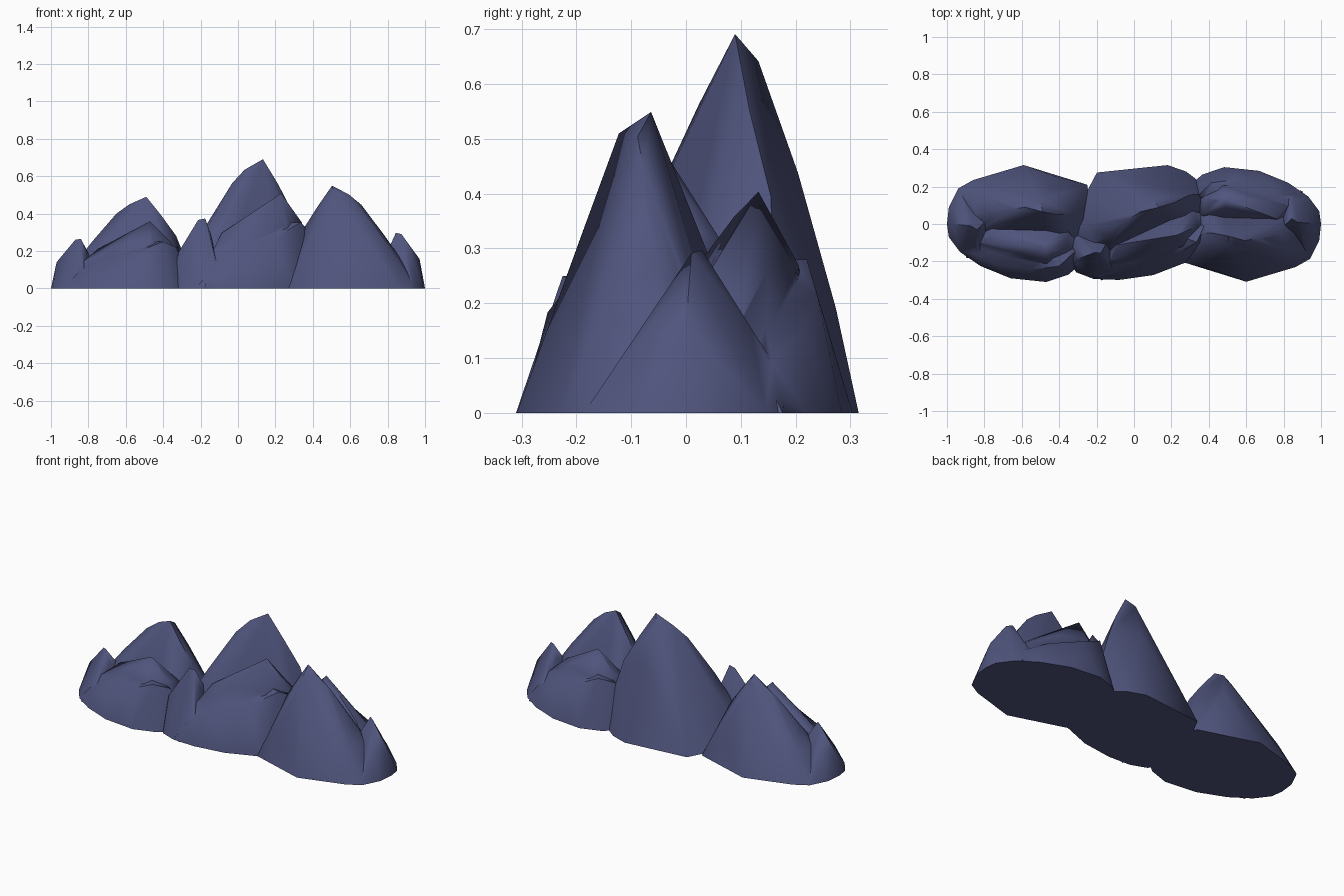
import bpy, bmesh, math
from mathutils import Matrix, Vector

cube = bpy.data.objects.get("Cube")
if cube:
    bpy.data.objects.remove(cube, do_unlink=True)

# Single slate blue rock colour
rock = bpy.data.materials.new("slate_blue_rock")
rock.use_nodes = True
colour = (0.08, 0.09, 0.205, 1)
rock.diffuse_color = colour
bsdf = rock.node_tree.nodes["Principled BSDF"]
bsdf.inputs["Base Color"].default_value = colour
bsdf.inputs["Roughness"].default_value = 0.9

# Each rock mass is the hull of a ground outline and a few crest points
main_peak = [
    (-.34, .19, 0), (-.26, .235, 0), (.01, .315, 0), (.38, 0, 0),
    (.30, -.16, 0), (-.3, -.1, 0), (-.38, .05, 0),
    (.11, .065, .49), (.10, .125, .455), (.02, .09, .45), (-.05, .08, .40), (-.10, .08, .34),
    (-.18, .05, .25), (.19, .05, .39), (.27, .05, .28),
    (.15, .186, .31), (.18, .255, .135), (-.24, .16, .15)]
front_peak = [
    (.13, -.135, .36), (.12, -.09, .32), (.18, -.13, .31), (.24, -.14, .25),
    (.13, -.03, .25), (-.15, -.03, .21), (.25, -.05, .22),
    (-.04, -.15, .23), (-.22, -.1, .15), (.32, -.12, 0), (.13, -.21, .24),
    (.25, -.25, 0), (-.3, -.18, 0), (-.25, .05, 0), (.25, .05, 0)]
front_shelf = [
    (.31, -.22, 0), (.25, -.27, 0), (.13, -.31, 0), (-.06, -.29, 0), (-.22, -.225, 0),
    (-.33, -.15, 0), (.36, -.1, 0), (-.26, -.16, .08), (-.14, -.215, .13),
    (.05, -.245, .19), (.2, -.225, .25), (.27, -.16, .22), (.1, -.1, .25), (-.2, -.05, .15)]
end_peak = [
    (-.4, 0, 0), (-.39, .09, 0), (-.34, .19, 0), (-.39, -.07, 0), (-.33, -.15, 0),
    (-.22, -.22, 0), (-.1, .1, 0), (-.37, 0, .14), (-.34, .07, .13),
    (-.27, -.01, .26), (-.24, -.03, .265), (-.21, -.04, .2), (-.25, -.12, .14), (-.2, .03, .15)]

# The back foot of the main peak differs between the outer and centre mountains
outer_foot = [(.35, .21, 0)]
centre_foot = [(-.087, .42, 0), (.238, .272, 0), (.305, .187, 0)]


def make_hull(name, points, matrix):
    bm = bmesh.new()
    verts = [bm.verts.new(p) for p in points]
    hull = bmesh.ops.convex_hull(bm, input=verts, use_existing_faces=False)
    inside = {v for v in hull["geom_interior"] + hull["geom_unused"]
              if isinstance(v, bmesh.types.BMVert)}
    bmesh.ops.delete(bm, geom=list(inside), context='VERTS')
    bm.transform(matrix)
    bmesh.ops.recalc_face_normals(bm, faces=bm.faces)
    mesh = bpy.data.meshes.new(name)
    bm.to_mesh(mesh)
    bm.free()
    mesh.materials.append(rock)
    obj = bpy.data.objects.new(name, mesh)
    bpy.context.collection.objects.link(obj)
    return obj


def make_mountain(name, place, turn, scale, foot):
    matrix = (Matrix.Translation(Vector(place)) @ Matrix.Rotation(math.radians(turn), 4, 'Z')
              @ Matrix.Diagonal((*scale, 1)))
    obj = make_hull(name, main_peak + foot, matrix)
    bpy.ops.object.select_all(action='DESELECT')
    obj.select_set(True)
    bpy.context.view_layer.objects.active = obj

    # Fuse the smaller masses into the main peak
    for mass in (front_shelf, front_peak, end_peak):
        part = make_hull("rock_mass", mass, matrix)
        union = obj.modifiers.new("union", 'BOOLEAN')
        union.operation = 'UNION'
        union.solver = 'EXACT'
        union.object = part
        bpy.ops.object.modifier_apply(modifier=union.name)
        bpy.data.objects.remove(part, do_unlink=True)
    bpy.ops.object.shade_smooth_by_angle(angle=math.radians(55))


# One mountain form, turned and stretched three ways
make_mountain("right_mountain", (-.6, 0, 0), 0, (1, 1, 1), outer_foot)
make_mountain("centre_mountain", (.05, -.015, 0), 26, (1.1, .88, 1.41), centre_foot)
make_mountain("left_mountain", (.61, 0, 0), 180, (.975, .98, 1.12), outer_foot)
